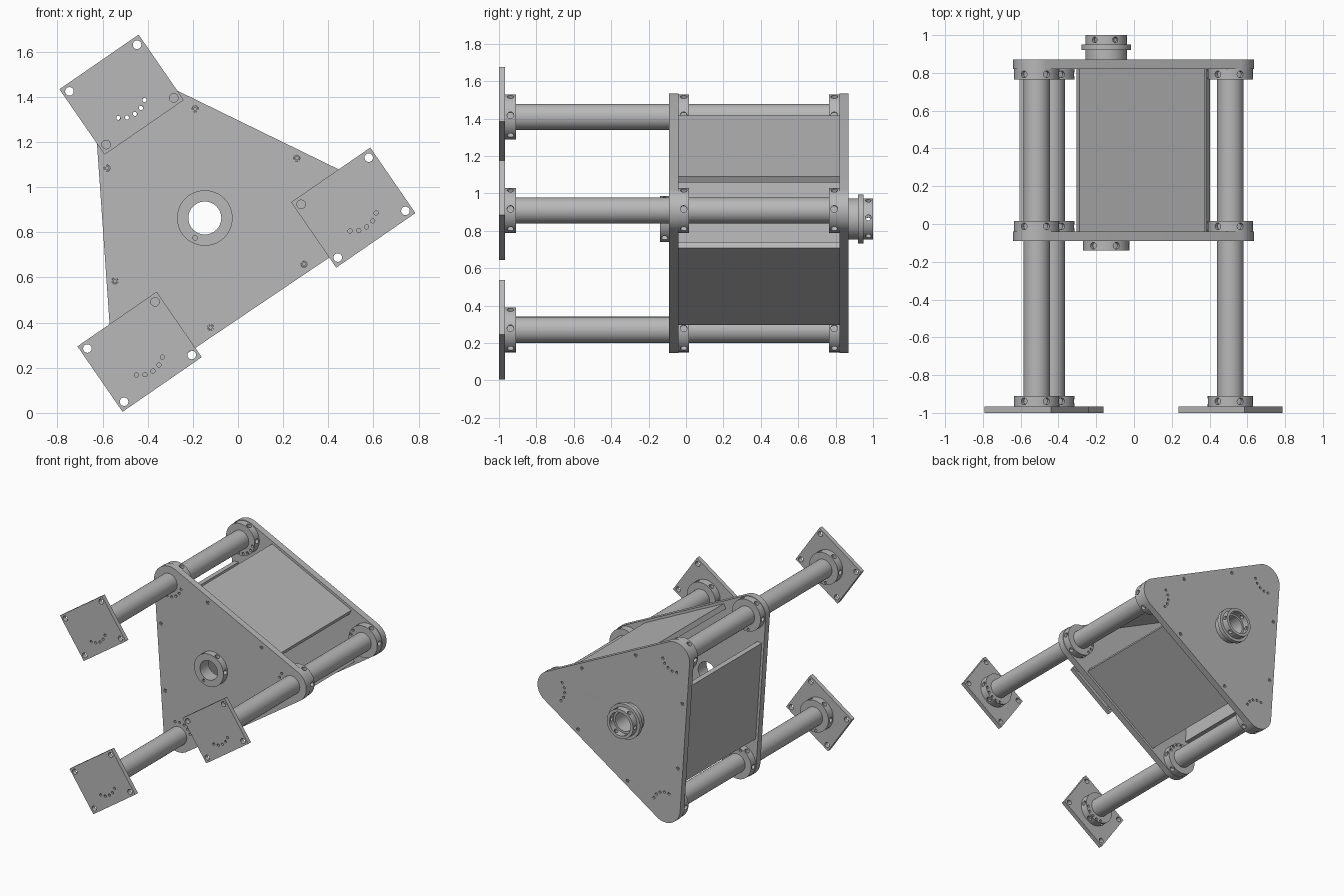
import bpy, bmesh
from math import sin, cos, radians, pi
from mathutils import Matrix, Vector

if "Cube" in bpy.data.objects:
    bpy.data.objects.remove(bpy.data.objects["Cube"])

CX, CZ = -0.147, 0.863            # main axis
POST_R = 0.659                    # distance of posts from the axis
ANGLES = (4, 124, 244)            # directions of the three posts
TUBE, COLLAR = 0.07, 0.12

grey = bpy.data.materials.new("machined_grey")
grey.use_nodes = True
colour = (0.48, 0.48, 0.48, 1)
grey.diffuse_color = colour
grey.node_tree.nodes["Principled BSDF"].inputs["Base Color"].default_value = colour


def polar(c, r, deg):
    return (c[0] + r * cos(radians(deg)), c[1] + r * sin(radians(deg)))


def circle(c, r, n=48):
    return [polar(c, r, 360 * i / n) for i in range(n)]


def hole_arc(c, middle):
    """Five small bolt holes around a post centre."""
    return [circle(polar(c, 0.104, middle + 21.2 * k), 0.0095, 12) for k in range(-2, 3)]


def add_object(name, mesh):
    ob = bpy.data.objects.new(name, mesh)
    bpy.context.collection.objects.link(ob)
    return ob


def finish(ob):
    ob.data.materials.clear()
    ob.data.materials.append(grey)
    bpy.ops.object.select_all(action='DESELECT')
    ob.select_set(True)
    bpy.context.view_layer.objects.active = ob
    bpy.ops.object.shade_smooth_by_angle(angle=radians(30))
    return ob


def evaluated_mesh(ob):
    graph = bpy.context.evaluated_depsgraph_get()
    return bpy.data.meshes.new_from_object(ob.evaluated_get(graph))


def slab(name, loops, y0, y1):
    """Flat x-z outline with holes, thickened from y0 to y1."""
    curve = bpy.data.curves.new(name, 'CURVE')
    curve.dimensions, curve.fill_mode = '2D', 'BOTH'
    curve.extrude = (y1 - y0) / 2
    for loop in loops:
        spline = curve.splines.new('POLY')
        spline.points.add(len(loop) - 1)
        for point, (x, z) in zip(spline.points, loop):
            point.co = (x, z, 0, 1)
        spline.use_cyclic_u = True
    temp = add_object(name + "_outline", curve)
    bpy.context.view_layer.update()
    mesh = evaluated_mesh(temp)
    bpy.data.objects.remove(temp)
    bm = bmesh.new()
    bm.from_mesh(mesh)
    bmesh.ops.transform(bm, verts=bm.verts, matrix=Matrix.Translation((0, (y0 + y1) / 2, 0))
                        @ Matrix.Rotation(pi / 2, 4, 'X'))
    bmesh.ops.remove_doubles(bm, verts=bm.verts, dist=1e-5)
    bmesh.ops.recalc_face_normals(bm, faces=bm.faces)
    bm.to_mesh(mesh)
    bm.free()
    return finish(add_object(name, mesh))


def collar(name, c, r, bore, y0, y1, extra=(), hole=0.018):
    """Ring with six radial set-screw pockets."""
    ob = slab(name, [circle(c, r), circle(c, bore), *extra], y0, y1)
    bm = bmesh.new()
    for k in range(6):
        x, z = polar((0, 0), 1, 4 + 60 * k)
        d = Vector((x, 0, z))
        place = Matrix.Translation(Vector((c[0], (y0 + y1) / 2, c[1])) + d * r)
        turn = d.to_track_quat('Z', 'Y').to_matrix().to_4x4()
        bmesh.ops.create_cone(bm, cap_ends=True, segments=16, radius1=hole, radius2=hole,
                              depth=0.05, matrix=place @ turn)
    mesh = bpy.data.meshes.new("pocket_cutter")
    bm.to_mesh(mesh)
    bm.free()
    cutter = add_object("pocket_cutter", mesh)
    cutter.hide_render = True
    mod = ob.modifiers.new("pockets", 'BOOLEAN')
    mod.operation, mod.solver, mod.object = 'DIFFERENCE', 'EXACT', cutter
    bpy.context.view_layer.update()
    cut = evaluated_mesh(ob)
    ob.modifiers.clear()
    ob.data = cut
    bpy.data.objects.remove(cutter)
    return finish(ob)


def box(name, size, location, turn):
    bm = bmesh.new()
    bmesh.ops.create_cube(bm, size=1, matrix=Matrix.Translation(location)
                          @ Matrix.Rotation(turn, 4, 'Y') @ Matrix.Diagonal((*size, 1)))
    mesh = bpy.data.meshes.new(name)
    bm.to_mesh(mesh)
    bm.free()
    return finish(add_object(name, mesh))


axis = (CX, CZ)
posts = [polar(axis, POST_R, a) for a in ANGLES]

# Rounded triangular end plates with bolt holes
outline, bolts, screw_spots = [], [], []
for a, c in zip(ANGLES, posts):
    outline += [polar(c, 0.124, a - 60 + 120 * i / 20) for i in range(21)]
    bolts += hole_arc(c, a + 180)
    for s in (-0.25, 0.25):
        spot = polar(polar(axis, 0.416, a + 60), s, a + 150)
        screw_spots.append(spot)
        bolts.append(circle(spot, 0.014, 16))
bore = circle(axis, 0.073)
slab("front_plate", [outline, bore, *bolts, *[circle(c, TUBE) for c in posts]], -0.09, -0.04)
slab("back_plate", [outline, bore, *bolts], 0.82, 0.87)
for i, spot in enumerate(screw_spots):
    for side, y in (("front", -0.085), ("back", 0.835)):
        slab(f"{side}_screw_{i + 1}", [circle(spot, 0.013, 16), circle(spot, 0.007, 6)], y, y + 0.03)

# Posts, each with a square foot and three collars
tilt = 34.6
for name, a, c in zip(("left", "top", "bottom"), ANGLES, posts):
    slab(name + "_tube", [circle(c, TUBE)], -0.967, 0.82)

    def corner(u, v):
        return polar(polar(c, u, tilt), v, tilt + 90)

    signs = ((-1, -1), (1, -1), (1, 1), (-1, 1))
    foot = [corner(0.213 * u, 0.176 * v) for u, v in signs]
    foot_bolts = [circle(corner(0.182 * u, 0.143 * v), 0.019, 24) for u, v in signs]
    arc = hole_arc(c, -55.4)
    slab(name + "_foot", [foot, *foot_bolts, *arc], -1.0, -0.967)
    collar(name + "_foot_collar", c, COLLAR, TUBE, -0.967, -0.91, arc)
    inner = hole_arc(c, a + 180)
    collar(name + "_front_collar", c, COLLAR, TUBE, -0.04, 0.015, inner)
    collar(name + "_back_collar", c, COLLAR, TUBE, 0.765, 0.82, inner)

    # Side panel between this post and the next
    x, z = polar(axis, 0.416, a + 60)
    box(name + "_side_panel", (0.74, 0.86, 0.038), (x, 0.39, z), radians(30 - a))

# Bearing hubs on the main axis
pin = circle(polar(axis, 0.098, 244), 0.01, 16)
collar("front_hub", axis, 0.123, 0.073, -0.14, -0.09, [pin])
slab("back_hub_base", [circle(axis, 0.11), bore], 0.87, 0.92)
slab("back_hub_flange", [circle(axis, 0.132), bore], 0.92, 0.95)
collar("back_hub_end", axis, 0.11, 0.088, 0.95, 1.0, hole=0.015)
